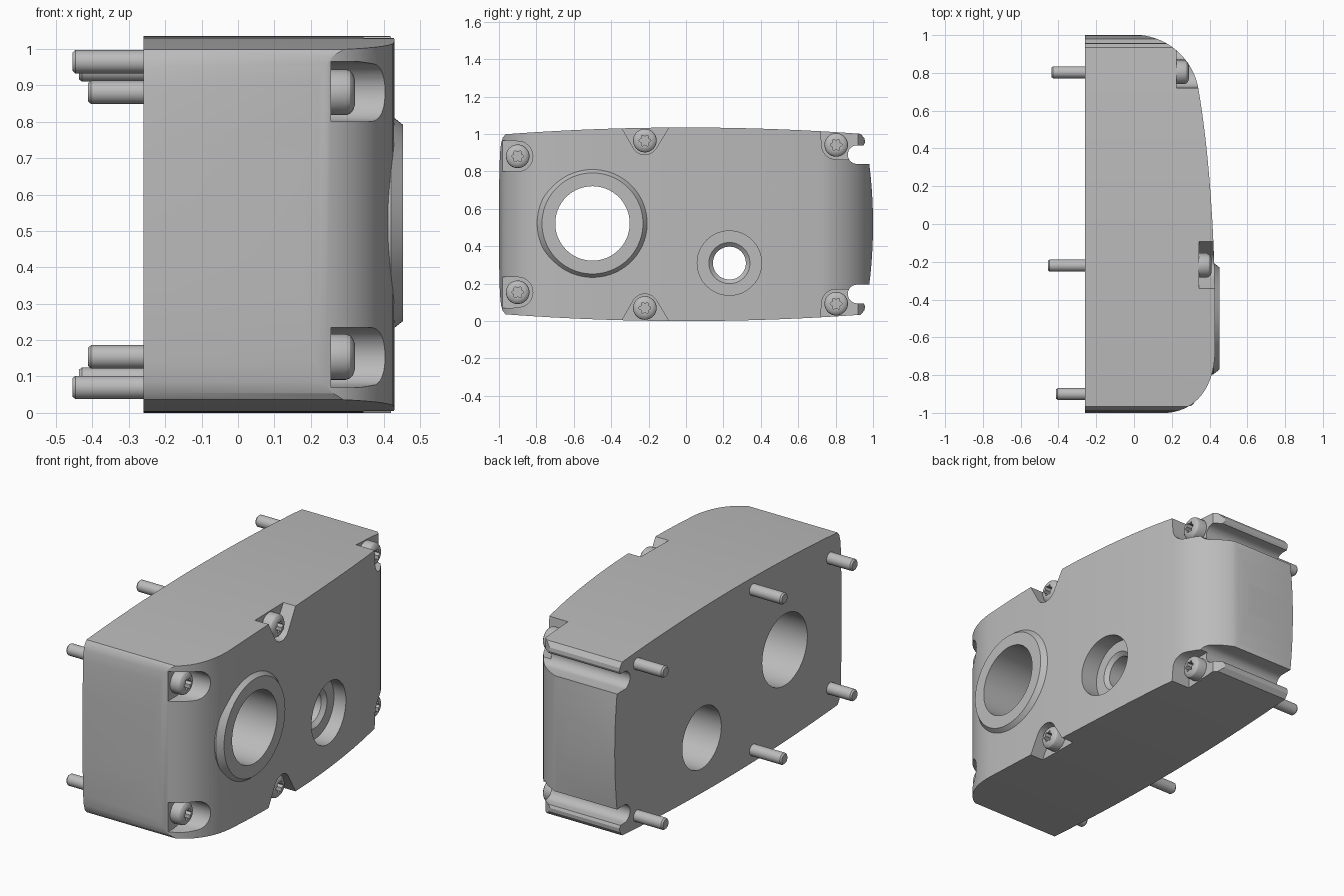
import bpy, bmesh, math
from mathutils import Vector
from mathutils.geometry import interpolate_bezier

MID = 0.5175   # height of the mirror plane
BACK = -0.26   # flat mounting face

cube = bpy.data.objects.get("Cube")
if cube:
    bpy.data.objects.remove(cube, do_unlink=True)

grey = bpy.data.materials.new("cast_grey")
grey.use_nodes = True
colour = (0.5, 0.5, 0.5, 1)
grey.diffuse_color = colour
grey.node_tree.nodes["Principled BSDF"].inputs["Base Color"].default_value = colour


def finish(name, bm):
    bmesh.ops.recalc_face_normals(bm, faces=bm.faces)
    mesh = bpy.data.meshes.new(name)
    bm.to_mesh(mesh)
    bm.free()
    mesh.materials.append(grey)
    ob = bpy.data.objects.new(name, mesh)
    bpy.context.collection.objects.link(ob)
    return ob


def prism(name, points, direction):
    bm = bmesh.new()
    face = bm.faces.new([bm.verts.new(p) for p in points])
    ext = bmesh.ops.extrude_face_region(bm, geom=[face])
    verts = [g for g in ext["geom"] if isinstance(g, bmesh.types.BMVert)]
    bmesh.ops.translate(bm, verts=verts, vec=direction)
    return finish(name, bm)


def prism_x(name, yz, x0, x1):
    return prism(name, [(x0, y, z) for y, z in yz], (x1 - x0, 0, 0))


def lathe(name, profile, y, z, seg=64):
    """Turn (x, radius) steps around an axis parallel to x."""
    bm = bmesh.new()
    rings = [[bm.verts.new((x, y + r * math.cos(i * math.tau / seg),
                            z + r * math.sin(i * math.tau / seg)))
              for i in range(seg)] for x, r in profile]
    for a, b in zip(rings, rings[1:]):
        for i in range(seg):
            j = (i + 1) % seg
            bm.faces.new((a[i], a[j], b[j], b[i]))
    bm.faces.new(rings[0])
    bm.faces.new(rings[-1])
    return finish(name, bm)


def combine(ob, other, operation):
    mod = ob.modifiers.new(operation.title(), "BOOLEAN")
    mod.operation, mod.object, mod.solver = operation, other, "EXACT"
    bpy.context.view_layer.objects.active = ob
    bpy.ops.object.modifier_apply(modifier=mod.name)
    bpy.data.objects.remove(other, do_unlink=True)


def smooth(ob):
    bpy.ops.object.select_all(action="DESELECT")
    ob.select_set(True)
    bpy.context.view_layer.objects.active = ob
    bpy.ops.object.shade_smooth_by_angle(angle=math.radians(28))


def arc(y, z, r, start, end, n=14):
    angles = [math.radians(start + (end - start) * i / n) for i in range(n + 1)]
    return [(y + r * math.cos(a), z + r * math.sin(a)) for a in angles]


def flip(points):
    return [(y, 2 * MID - z) for y, z in points]


# Housing outline: bulged end, round groove, crowned top, mirrored below
upper = [(1 - 0.02 * (i / 8) ** 2, MID + 0.3225 * i / 8) for i in range(9)]
upper += arc(0.915, 0.89, 0.05, 270, 90)
upper += [(0.95, 0.94), (0.957, 0.955), (0.955, 0.975)]
for i in range(25):
    y = 0.935 - 1.9 * i / 24
    upper.append((y, 1.035 - 0.035 * (y / 0.95) ** 2))
upper += [(-0.98, 0.98), (-0.989, 0.95), (-0.995, 0.89), (-1, 0.7)]
outline = upper + flip(upper[1:])[::-1]
housing = prism_x("housing", outline, BACK, 0.6)

# Curved cover face, trimmed by a plan profile
spans = [((0.14, -1.002), (0.32, -1.002), (0.415, -0.88), (0.428, -0.7)),
         ((0.428, -0.7), (0.438, -0.2), (0.405, 0.35), (0.34, 0.72)),
         ((0.34, 0.72), (0.325, 0.82), (0.23, 0.985), (0.02, 1.002))]
plan = [(-0.5, -1.002, -0.1)]
for span in spans:
    curve = interpolate_bezier(*[Vector((x, y, -0.1)) for x, y in span], 20)
    plan += [tuple(p) for p in curve[:-1]]
plan += [(0.02, 1.002, -0.1), (-0.5, 1.002, -0.1)]
combine(housing, prism("plan_cutter", plan, (0, 0, 1.3)), "INTERSECT")

# Raised collar and its through bore
boss = lathe("boss", [(0.2, 0.296), (0.42, 0.296), (0.453, 0.27)], -0.5, 0.522, 96)
combine(housing, boss, "UNION")
combine(housing, lathe("bore", [(-0.5, 0.199), (0.6, 0.199)], -0.5, 0.522, 96), "DIFFERENCE")

# Small stepped bore, wide on both sides of a thin web
stepped = [(-0.5, 0.172), (0.2, 0.172), (0.2, 0.088), (0.29, 0.088),
           (0.31, 0.11), (0.31, 0.172), (0.6, 0.172)]
combine(housing, lathe("stepped_bore", stepped, 0.232, 0.31), "DIFFERENCE")

# Screw pockets: plan shape for the upper one, floor position
front_pocket = [(-1.1, 0.965), (-1.1, 0.8)] + arc(-0.9, 0.881, 0.081, -90, 70) + [(-0.93, 0.965)]
middle_pocket = [(-0.37, 1.08)] + arc(-0.22, 0.962, 0.072, 212, 328) + [(-0.065, 1.08)]
rear_pocket = [(0.715, 1.08)] + arc(0.803, 0.943, 0.078, 187, 270) + [(1.1, 0.865), (1.1, 1.08)]
# Screws: position, floor, tip
stations = [("front", front_pocket, -0.9, 0.881, 0.255, -0.412),
            ("middle", middle_pocket, -0.22, 0.965, 0.345, -0.455),
            ("rear", rear_pocket, 0.803, 0.942, 0.225, -0.437)]


def add_screw(name, y, z, floor, tip):
    profile = [(tip, 0.025), (tip + 0.008, 0.032), (floor - 0.01, 0.032),
               (floor - 0.01, 0.063), (floor + 0.042, 0.063), (floor + 0.053, 0.059),
               (floor + 0.061, 0.05), (floor + 0.066, 0.036)]
    screw = lathe(name, profile, y, z, 40)
    # six-lobed drive recess
    star = []
    for i in range(48):
        a = i * math.tau / 48
        r = 0.027 + 0.005 * math.cos(6 * a)
        star.append((y + r * math.cos(a), z + r * math.sin(a)))
    combine(screw, prism_x("drive_cutter", star, floor + 0.03, floor + 0.1), "DIFFERENCE")
    smooth(screw)


for label, pocket, y, z, floor, tip in stations:
    for level, shape, height in (("upper", pocket, z), ("lower", flip(pocket), 2 * MID - z)):
        combine(housing, prism_x("pocket_cutter", shape, floor, 0.7), "DIFFERENCE")
        add_screw(f"{label}_{level}_screw", y, height, floor, tip)

smooth(housing)
